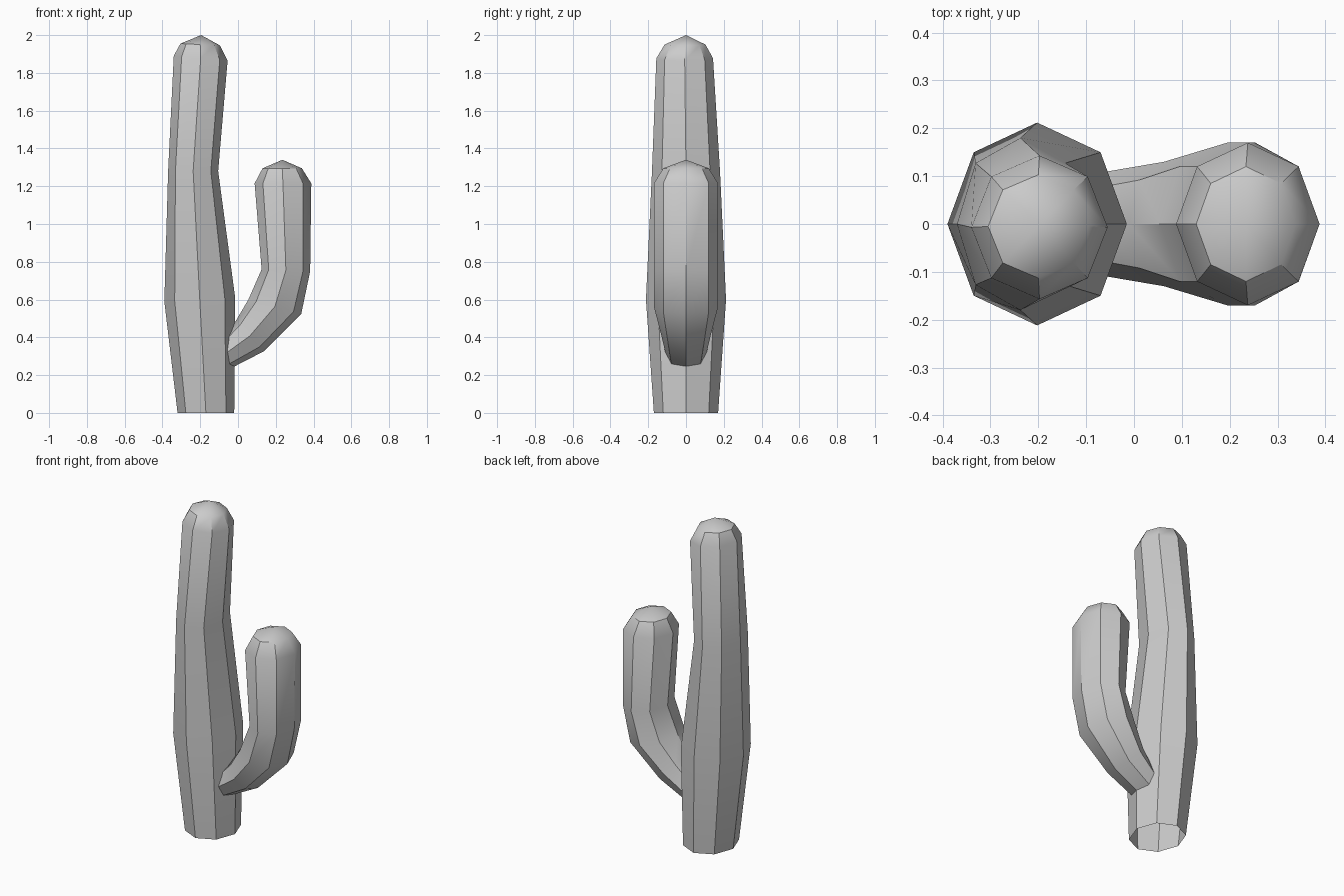
import bpy, bmesh, math
from mathutils import Vector

if "Cube" in bpy.data.objects:
    bpy.data.objects.remove(bpy.data.objects["Cube"])

SIDES = 8


def tube(name, rings, apex):
    """Skin eight-sided rings, each (left x, left z, right x, right z, half depth, y)."""
    bm = bmesh.new()
    loops = []
    for lx, lz, rx, rz, depth, y in rings:
        left, right = Vector((lx, y, lz)), Vector((rx, y, rz))
        mid, half = (left + right) / 2, (right - left) / 2
        loop = []
        for i in range(SIDES):
            a = math.tau * i / SIDES
            loop.append(bm.verts.new(mid + half * math.cos(a)
                                     + Vector((0, depth * math.sin(a), 0))))
        loops.append(loop)
    for low, high in zip(loops, loops[1:]):
        for i in range(SIDES):
            j = (i + 1) % SIDES
            bm.faces.new((low[i], low[j], high[j], high[i]))
    # Rounded cap closes on a single top point
    tip = bm.verts.new(apex)
    for i in range(SIDES):
        bm.faces.new((loops[-1][i], loops[-1][(i + 1) % SIDES], tip))
    bmesh.ops.recalc_face_normals(bm, faces=bm.faces)
    mesh = bpy.data.meshes.new(name)
    bm.to_mesh(mesh)
    bm.free()
    obj = bpy.data.objects.new(name, mesh)
    bpy.context.collection.objects.link(obj)
    bpy.ops.object.select_all(action='DESELECT')
    obj.select_set(True)
    bpy.context.view_layer.objects.active = obj
    bpy.ops.object.shade_smooth_by_angle(angle=math.radians(35))
    return obj


# Main stem, open at the ground
tube("cactus_trunk", [
    (-0.32, 0.0, -0.02, 0.0, 0.17, 0),
    (-0.39, 0.59, -0.015, 0.61, 0.212, 0),
    (-0.37, 1.28, -0.105, 1.28, 0.18, 0),
    (-0.34, 1.89, -0.055, 1.865, 0.15, -0.007),
    (-0.305, 1.955, -0.095, 1.945, 0.108, -0.005),
], (-0.195, 0, 2.0))

# Side arm, growing out of the trunk and bending upward
tube("cactus_arm", [
    (-0.07, 0.41, -0.04, 0.235, 0.11, 0),
    (-0.01, 0.49, 0.135, 0.325, 0.13, 0),
    (0.055, 0.60, 0.335, 0.525, 0.17, 0),
    (0.125, 0.76, 0.382, 0.75, 0.17, 0),
    (0.088, 1.215, 0.388, 1.215, 0.17, 0),
    (0.13, 1.295, 0.338, 1.295, 0.12, 0),
], (0.235, 0, 1.34))
